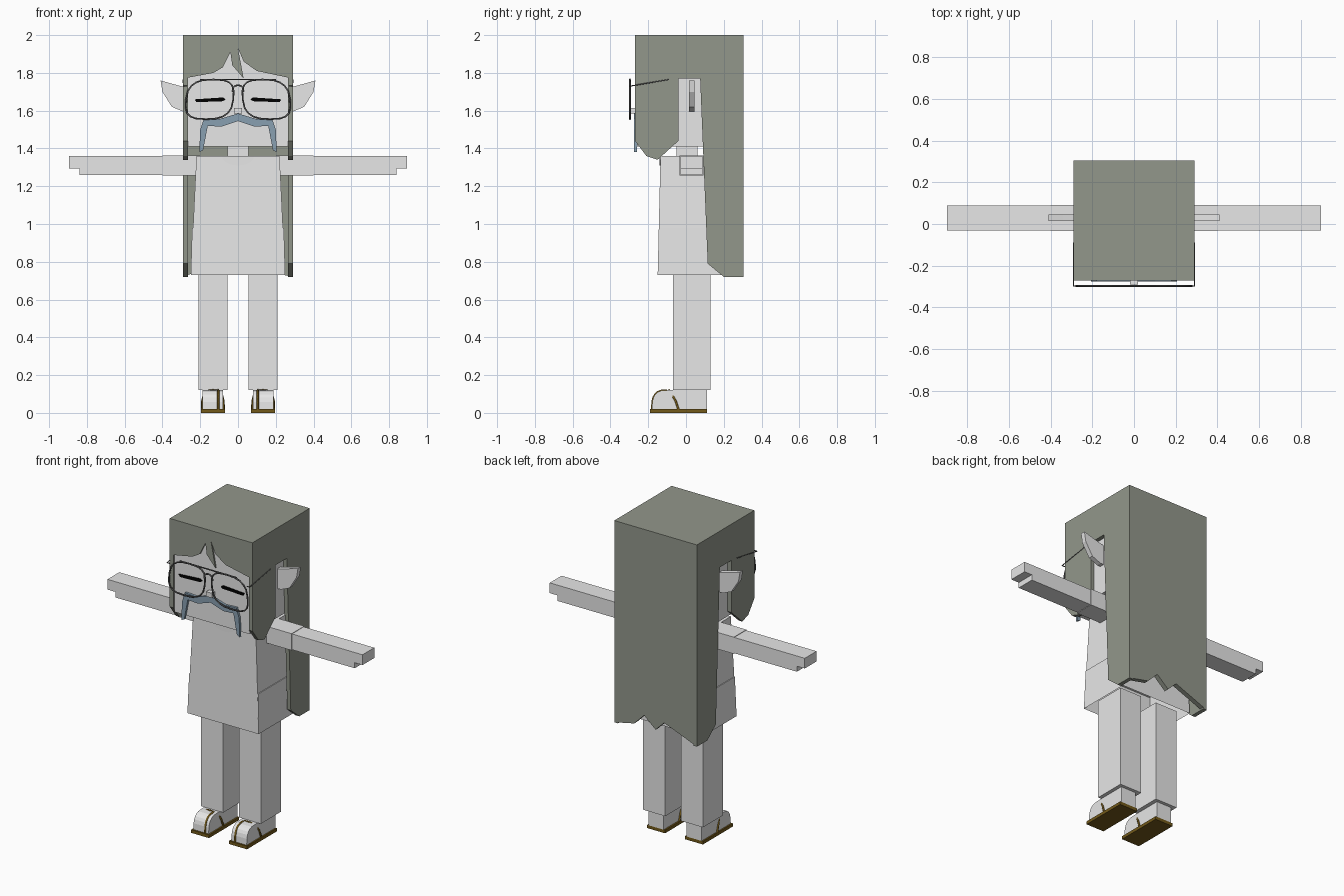
import bpy, bmesh
from math import sin, cos, pi, copysign
from mathutils import Vector

default_cube = bpy.data.objects.get("Cube")
if default_cube:
    bpy.data.objects.remove(default_cube)


def material(name, *rgb):
    mat = bpy.data.materials.new(name)
    mat.use_nodes = True
    mat.diffuse_color = (*rgb, 1)
    shader = mat.node_tree.nodes["Principled BSDF"]
    shader.inputs["Base Color"].default_value = mat.diffuse_color
    return mat


white = material("plain white", 0.8, 0.8, 0.8)
grey = material("hair grey", 0.29, 0.31, 0.26)
blue = material("moustache blue grey", 0.25, 0.35, 0.44)
brown = material("sandal brown", 0.17, 0.1, 0.01)
metal = material("frame grey", 0.1, 0.1, 0.1)
black = material("eye black", 0, 0, 0)


def add_object(name, data, mat, mirror):
    data.materials.append(mat)
    part = bpy.data.objects.new(name, data)
    bpy.context.collection.objects.link(part)
    if mirror:
        part.modifiers.new("Mirror", "MIRROR").use_clip = False
    return part


def prism(name, outline, axis, low, high, mat, mirror=False):
    """Extrude a flat outline along the x, y or z axis."""
    index = "xyz".index(axis)

    def place(point, depth):
        coords = list(point)
        coords.insert(index, depth)
        return Vector(coords)

    bm = bmesh.new()
    face = bm.faces.new([bm.verts.new(place(point, low)) for point in outline])
    extruded = bmesh.ops.extrude_face_region(bm, geom=[face])["geom"]
    moved = [item for item in extruded if isinstance(item, bmesh.types.BMVert)]
    bmesh.ops.translate(bm, vec=place((0, 0), high - low), verts=moved)
    bmesh.ops.recalc_face_normals(bm, faces=bm.faces)
    mesh = bpy.data.meshes.new(name)
    bm.to_mesh(mesh)
    bm.free()
    return add_object(name, mesh, mat, mirror)


def box(name, x, y, z, mat, mirror=False):
    (left, right), (front, back), (bottom, top) = x, y, z
    outline = [(left, front), (right, front), (right, back), (left, back)]
    return prism(name, outline, "z", bottom, top, mat, mirror)


def tube(name, path, radius, mat, closed=False, mirror=False):
    curve = bpy.data.curves.new(name, "CURVE")
    curve.dimensions = "3D"
    curve.bevel_depth = radius
    curve.bevel_resolution = 1
    spline = curve.splines.new("POLY")
    spline.points.add(len(path) - 1)
    for point, position in zip(spline.points, path):
        point.co = (*position, 1)
    spline.use_cyclic_u = closed
    return add_object(name, curve, mat, mirror)


def symmetric(half):
    """Complete an outline that runs from top centre to bottom centre."""
    return half + [(-x, z) for x, z in reversed(half) if x > 0]


def steps(count, end):
    return [end * i / count for i in range(count + 1)]


def boxy(value):
    """Push a sine or cosine outward to give a squarer curve."""
    return copysign(abs(value) ** 0.7, value)


# Shared planes of the figure
side, front, back, top = 0.29, -0.27, 0.305, 2
inner, face, nape = side - 0.025, front + 0.01, back - 0.03
shoulder, chin, brow, hem = 1.36, 1.41, 1.77, 0.73
hair_end = hem - 0.01
under_crown = top - 0.03

# Head, neck and nose
box("head", (-inner, inner), (face, nape), (chin, under_crown), white)
box("neck", (-0.055, 0.055), (-0.05, 0.06), (shoulder, chin), white)
nose_half, nose_tip = 0.02, face - 0.03
box("nose", (-nose_half, nose_half), (nose_tip, face), (1.585, 1.615), white)

# Hair: crown, ragged back, fringe with a loose strand, and side curtains
box("hair_crown", (-side, side), (front, back), (under_crown, top), grey)
ragged = [(-side, hair_end), (-0.06, 0.81), (0, 0.75), (0.08, 0.82), (0.15, 0.75), (side, hair_end)]
prism("hair_back", ragged + [(side, under_crown), (-side, under_crown)], "y", nape, back, grey)
tufts = [(-side, brow), (-0.13, 1.8), (-0.08, 1.83), (-0.04, 1.91), (-0.03, 1.84), (0.03, brow),
         (0, 1.93), (0.03, 1.86), (0.1, 1.81), (side, brow)]
prism("hair_fringe", tufts + [(side, under_crown), (-side, under_crown)],
      "y", front, face + 0.01, grey)
curtain = [(front, under_crown), (front, 1.44), (-0.21, shoulder), (-0.15, 1.34), (-0.04, 1.44),
           (-0.04, brow), (0.075, brow), (0.115, 0.79), (0.2, hair_end),
           (back, hair_end), (back, under_crown)]
prism("hair_curtains", curtain, "x", inner, side, grey, mirror=True)

# Tunic: tapered towards the shoulders and hollow below
tunic = box("tunic", (-0.25, 0.25), (-0.15, 0.2), (hem, shoulder), white)
bm = bmesh.new()
bm.from_mesh(tunic.data)
for vert in bm.verts:
    if vert.co.z > hem + 0.1:
        vert.co.x *= 0.88
        vert.co.y *= 0.9
base = min(bm.faces, key=lambda f: f.calc_center_median().z)
bmesh.ops.inset_region(bm, faces=[base], thickness=0.01)
bmesh.ops.translate(bm, vec=(0, 0, 0.25), verts=base.verts)
bm.to_mesh(tunic.data)
bm.free()

# Round neckline plate
collar = [(0.085 * cos(a), shoulder - 0.05 * sin(a)) for a in steps(8, pi)]
prism("neckline", collar, "y", -0.14, -0.132, white)

# Drooping moustache
moustache = [(0, 1.585), (0.1, 1.555), (0.18, 1.56), (0.2, 1.5), (0.205, 1.38),
             (0.185, 1.39), (0.16, 1.52), (0.09, 1.515), (0, 1.545)]
prism("moustache", symmetric(moustache), "y", front - 0.005, face, blue)

# Closed eyes and pointed ears
eye = [(0.065, 1.66), (0.08, 1.67), (0.23, 1.66), (0.22, 1.645), (0.08, 1.65)]
prism("eyes", eye, "y", face - 0.006, face, black, mirror=True)
ear = [(inner, 1.72), (0.34, 1.74), (0.41, 1.76), (0.4, 1.7), (0.35, 1.62), (side, 1.595), (inner, 1.595)]
prism("ears", ear, "y", 0.015, 0.045, white, mirror=True)

# Glasses: drop-shaped rims, bridge, brow bar and arms
lens_y, bar_z = front - 0.027, brow - 0.005
rim = [(0.15 + 0.125 * boxy(cos(a)) - 0.02 * sin(a), lens_y, 1.66 + 0.105 * boxy(sin(a)))
       for a in steps(20, 2 * pi)[1:]]
tube("lens_rims", rim, 0.005, metal, closed=True, mirror=True)
bridge = [(-0.03 * cos(a), lens_y, 1.7 + 0.035 * boxy(sin(a))) for a in steps(6, pi)]
tube("glasses_bridge", bridge, 0.005, metal)
tube("glasses_brow_bar", [(-0.2, lens_y, bar_z), (0.2, lens_y, bar_z)], 0.004, metal)
temple = [(0.27, lens_y, 1.73), (side, lens_y, 1.73), (side, -0.09, bar_z)]
tube("glasses_arms", temple, 0.003, metal, mirror=True)

# Arms with stepped hands, and sleeves
cuff, wrist, fingertip, arm_base = 0.4, 0.84, 0.895, shoulder - 0.1
arm = [(cuff, arm_base), (wrist, arm_base), (wrist, 1.295), (fingertip, 1.295),
       (fingertip, shoulder), (cuff, shoulder)]
prism("arms", arm, "y", -0.03, 0.088, white, mirror=True)
box("sleeves", (0.2, cuff), (-0.034, 0.092), (arm_base - 0.003, shoulder + 0.003), white, mirror=True)

# Legs
ankle, sole_top = 0.12, 0.02
box("legs", (0.055, 0.21), (-0.07, 0.13), (ankle, hem + 0.03), white, mirror=True)

# Feet with rounded toes
toe_curve = [(-0.1 - 0.08 * boxy(sin(a)), sole_top + 0.1 * boxy(cos(a))) for a in steps(6, pi / 2)]
heel = 0.11
prism("feet", [(heel, sole_top), (heel, ankle)] + toe_curve, "x", 0.08, 0.187, white, mirror=True)

# Sandals: sole, instep strap and toe strap
box("sandal_soles", (0.07, 0.196), (-0.19, heel), (0, sole_top), brown, mirror=True)
instep = [(0.133 - 0.058 * boxy(cos(a)), -0.04 - 0.05 * sin(a), sole_top + 0.1 * boxy(sin(a)))
          for a in steps(10, pi)]
tube("instep_straps", instep, 0.006, brown, mirror=True)
tube("toe_straps", [(0.105, y, z) for y, z in toe_curve], 0.006, brown, mirror=True)
